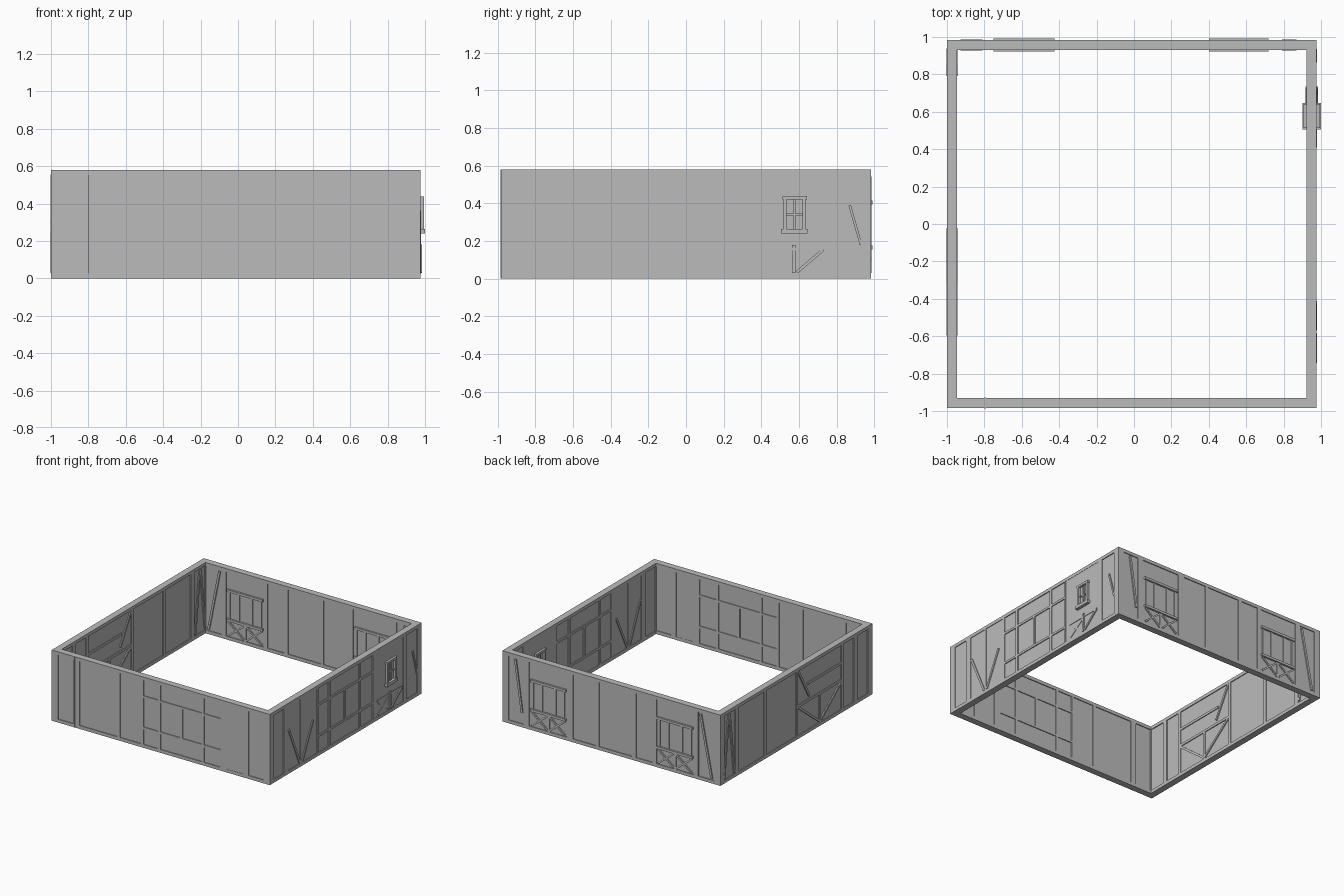
import bpy, bmesh, math
from mathutils import Matrix, Vector

cube = bpy.data.objects.get("Cube")
if cube:
    bpy.data.objects.remove(cube, do_unlink=True)

grey = bpy.data.materials.new("plain grey")
grey.use_nodes = True
grey.diffuse_color = (0.5, 0.5, 0.5, 1)
grey.node_tree.nodes["Principled BSDF"].inputs["Base Color"].default_value = (0.5, 0.5, 0.5, 1)

H = 0.58        # wall height
CORE = 0.020    # half thickness of the recessed panels
BEAM = 0.027    # half thickness of the timber frame
PROUD = 0.029   # half thickness of timbers standing out
RAIL = 0.027    # height of the sill and top plate


class Wall:
    """Works along the wall (u) and up (z); every bar runs right through."""

    def __init__(self, name, centre, side, u0, u1):
        self.name, self.u0, self.u1 = name, u0, u1
        turn = Matrix.Rotation(math.pi / 2 if side else 0, 4, "Z")
        place = (centre, 0, 0) if side else (0, centre, 0)
        self.frame = Matrix.Translation(place) @ turn
        self.parts = {}
        self.rect("panels", u0 + 0.01, u1 - 0.01, 0, H, CORE)
        self.rect("rails", u0, u1, 0, RAIL)
        self.rect("rails", u0, u1, H - RAIL, H)

    def box(self, part, matrix):
        bm = self.parts.setdefault(part, bmesh.new())
        bmesh.ops.create_cube(bm, size=1, matrix=self.frame @ matrix)

    def rect(self, part, a, b, z0, z1, half=BEAM):
        self.box(part, Matrix.Translation(((a + b) / 2, 0, (z0 + z1) / 2))
                 @ Matrix.Diagonal((b - a, 2 * half, z1 - z0, 1)))

    def posts(self, *spans):
        for a, b in spans:
            self.rect("posts", a, b, 0, H)

    def brace(self, a, b, width=0.018, half=PROUD):
        p, q = Vector((a[0], 0, a[1])), Vector((b[0], 0, b[1]))
        d = q - p
        self.box("braces", Matrix.Translation((p + q) / 2)
                 @ Matrix.Rotation(-math.atan2(d.z, d.x), 4, "Y")
                 @ Matrix.Diagonal((d.length, 2 * half, width, 1)))

    def window_grid(self, start):
        """Three by three panels with a post in the middle one."""
        end = start + 0.72
        for off in (0, 0.155, 0.55):
            self.posts((start + off - 0.008, start + off + 0.015))
        self.posts((end - 0.005, end + 0.01))
        for z in (0.152, 0.408):
            self.rect("rails", start, end, z, z + 0.018)
        mid = start + 0.36
        self.rect("window_post", mid - 0.011, mid + 0.009, 0.165, 0.415)

    def truss_window(self, a, b):
        """Proud head and sill, upright jambs, and crossed braces beneath."""
        mid = (a + b) / 2
        for z in (0.395, 0.155):
            self.rect("window_rails", a, b, z, z + 0.02, 0.035)
        for u in (a + 0.02, mid - 0.06, mid + 0.06, b - 0.02):
            self.rect("window_post", u - 0.008, u + 0.008, 0.165, 0.405)
        self.rect("window_post", mid - 0.009, mid + 0.009, 0, 0.165)
        for lo, hi in ((a, mid), (mid, b)):
            self.brace((lo + 0.01, 0.035), (hi - 0.01, 0.15), 0.014)
            self.brace((lo + 0.01, 0.15), (hi - 0.01, 0.035), 0.014)

    def finish(self):
        for part, bm in self.parts.items():
            name = f"{self.name}_{part}"
            mesh = bpy.data.meshes.new(name)
            bmesh.ops.recalc_face_normals(bm, faces=bm.faces)
            bm.to_mesh(mesh)
            bm.free()
            mesh.materials.append(grey)
            bpy.context.collection.objects.link(bpy.data.objects.new(name, mesh))


front = Wall("front", -0.957, False, -1, 0.977)
back = Wall("back", 0.957, False, -1, 0.977)
left = Wall("left", 0.95, True, -0.984, 0.984)
right = Wall("right", -0.973, True, -0.984, 0.984)
walls = (front, back, left, right)

# Corner posts and the posts closing each corner panel
for w in walls:
    w.posts((w.u0, w.u0 + 0.055), (w.u1 - 0.055, w.u1))

# Front wall: posts, grid and flush end panel
front.posts((-0.80, -0.75), (-0.41, -0.38), (0.74, 0.785))
front.rect("corner_plate", -0.80, -0.79, 0, H, PROUD)
front.window_grid(-0.185)
front.posts((0.545, 0.59))
front.rect("end_panel", 0.59, 0.74, 0, H, 0.025)

# Wall at +x: corner panels, flush braced bay, grid and small window bay
left.posts((-0.80, -0.745), (0.745, 0.79))
left.window_grid(-0.365)
left.rect("braced_bay", -0.745, -0.37, 0, H, 0.022)
left.brace((-0.735, 0.36), (-0.59, 0.03))
left.brace((-0.56, 0.03), (-0.42, 0.32))
left.posts((-0.585, -0.565))
left.rect("window_bay", 0.36, 0.745, 0, H, 0.025)
left.rect("rails", 0.41, 0.73, 0.15, 0.163, PROUD)
left.rect("window_post", 0.563, 0.583, 0.03, 0.18, 0.033)
left.brace((0.73, 0.155), (0.59, 0.035), 0.016, 0.033)
for z0, z1 in ((0.04, 0.14), (0.14, 0.04)):
    left.brace((0.42, z0), (0.56, z1), 0.014)
left.brace((0.87, 0.39), (0.93, 0.18), 0.014)

# Small framed window with sill and glazing bars
DEEP = 0.044
for a, b in ((0.518, 0.534), (0.62, 0.636)):
    left.rect("small_window", a, b, 0.25, 0.43, DEEP)
left.rect("small_window", 0.512, 0.642, 0.42, 0.438, DEEP)
left.rect("small_window", 0.505, 0.646, 0.24, 0.265, 0.05)
left.rect("small_window", 0.572, 0.582, 0.26, 0.425, 0.034)
left.rect("small_window", 0.53, 0.625, 0.335, 0.345, 0.034)

# Back wall: two truss windows between posts, braced corner panels
back.truss_window(-0.75, -0.425)
back.truss_window(0.40, 0.72)
back.posts((-0.80, -0.76), (-0.42, -0.385), (-0.235, -0.20),
           (0.10, 0.125), (0.335, 0.39), (0.735, 0.785))
back.brace((0.86, 0.54), (0.80, 0.12))
back.brace((-0.82, 0.54), (-0.92, 0.04))

# Wall at -x: plain bays, with a braced bay in the middle
right.posts((0.74, 0.79), (0.385, 0.415), (-0.025, 0.0),
            (-0.615, -0.585), (-0.79, -0.745))
right.brace((0.80, 0.04), (0.86, 0.54))
right.brace((0.93, 0.04), (0.87, 0.54))
right.brace((-0.03, 0.55), (-0.17, 0.30))
right.rect("rails", -0.59, -0.15, 0.395, 0.415)
right.rect("rails", -0.59, -0.02, 0.255, 0.275)
for a, b in ((-0.59, -0.31), (-0.03, -0.31)):
    right.brace((a, 0.255), (b, 0.035))
right.rect("window_post", -0.32, -0.30, 0.02, 0.26)

for w in walls:
    w.finish()
